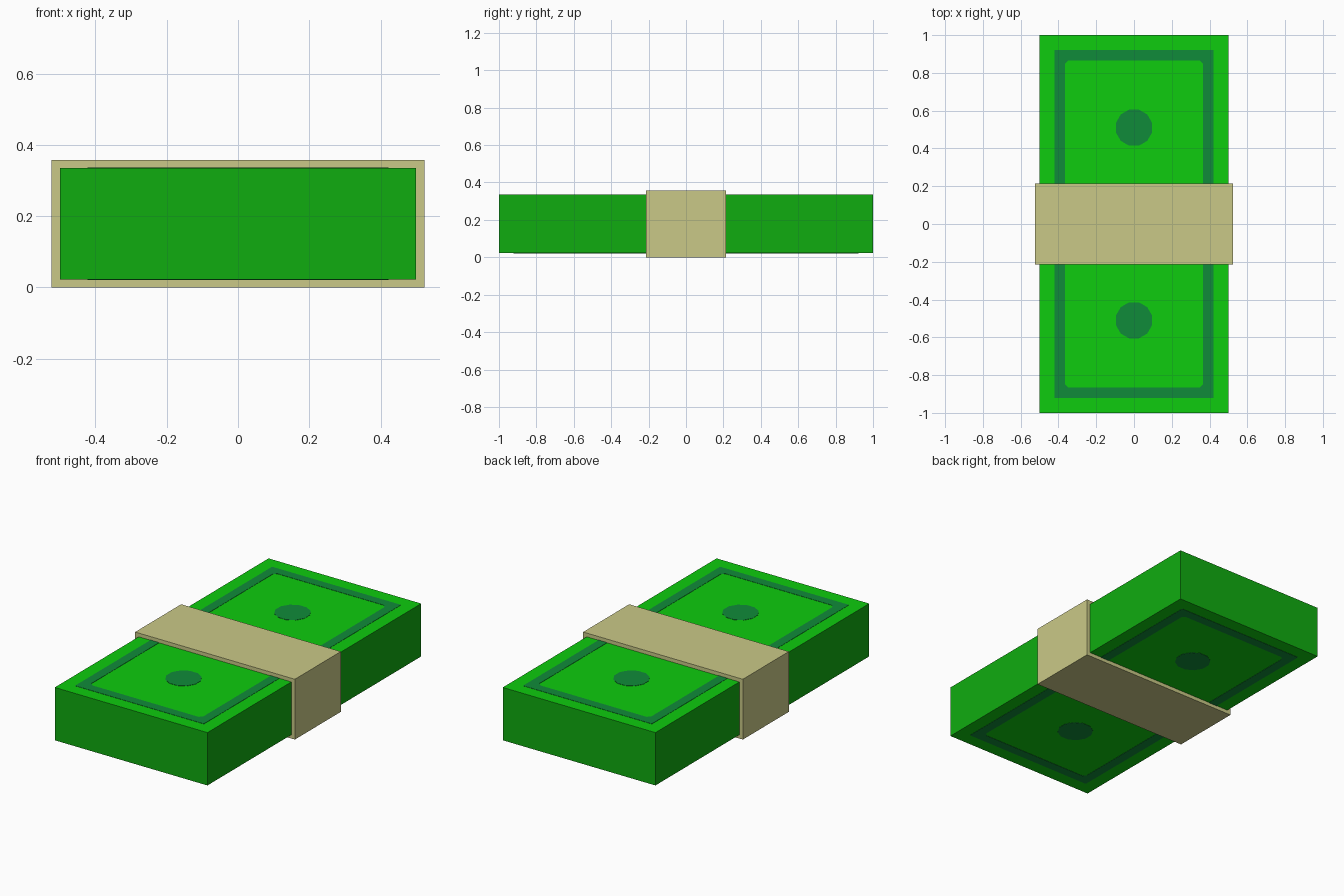
import bpy, bmesh, math

if "Cube" in bpy.data.objects:
    bpy.data.objects.remove(bpy.data.objects["Cube"])


def material(name, rgb):
    m = bpy.data.materials.new(name)
    m.diffuse_color = (*rgb, 1)
    m.use_nodes = True
    m.node_tree.nodes["Principled BSDF"].inputs["Base Color"].default_value = m.diffuse_color
    return m


NOTE = material("bright green", (0.0044, 0.604, 0.0044))
EDGE = material("edge green", (0.0052, 0.413, 0.0052))
INK = material("dark teal green", (0.0052, 0.258, 0.041))
PAPER = material("tan paper", (0.591, 0.584, 0.242))

Z0, Z1 = 0.022, 0.335      # bottom and top of the stack
TOTAL = 0.357              # height of the paper band
T = 0.003                  # thickness of printed plates


def finish(name, bm, *mats):
    bmesh.ops.recalc_face_normals(bm, faces=bm.faces)
    me = bpy.data.meshes.new(name)
    for m in mats:
        me.materials.append(m)
    bm.to_mesh(me)
    bm.free()
    ob = bpy.data.objects.new(name, me)
    bpy.context.collection.objects.link(ob)
    return ob


def box(name, hx, hy, z0, z1, *mats):
    bm = bmesh.new()
    bmesh.ops.create_cube(bm, size=1)
    for v in bm.verts:
        v.co = (v.co.x * 2 * hx, v.co.y * 2 * hy, z0 + (v.co.z + 0.5) * (z1 - z0))
    if len(mats) > 1:
        # second colour on the upright sides
        bm.normal_update()
        for f in bm.faces:
            f.material_index = 0 if abs(f.normal.z) > 0.5 else 1
    return finish(name, bm, *mats)


def extrude_up(bm, faces):
    new = bmesh.ops.extrude_face_region(bm, geom=faces)["geom"]
    bmesh.ops.translate(bm, vec=(0, 0, T),
                        verts=[g for g in new if isinstance(g, bmesh.types.BMVert)])


def cut_rect(hx, hy, c):
    # rectangle outline with cut corners, counter-clockwise
    return [(hx, -hy + c), (hx, hy - c), (hx - c, hy), (-hx + c, hy),
            (-hx, hy - c), (-hx, -hy + c), (-hx + c, -hy), (hx - c, -hy)]


def border(name, z):
    bm = bmesh.new()
    outer = [bm.verts.new((x, y, z)) for x, y in cut_rect(0.422, 0.922, 0.004)]
    inner = [bm.verts.new((x, y, z)) for x, y in cut_rect(0.366, 0.866, 0.018)]
    faces = []
    for i in range(8):
        j = (i + 1) % 8
        faces.append(bm.faces.new((outer[i], outer[j], inner[j], inner[i])))
    extrude_up(bm, faces)
    return finish(name, bm, INK)


def dot(name, y, z):
    bm = bmesh.new()
    ring = []
    for i in range(12):
        a = math.radians(15 + 30 * i)
        ring.append(bm.verts.new((0.099 * math.cos(a), y + 0.099 * math.sin(a), z)))
    extrude_up(bm, [bm.faces.new(ring)])
    return finish(name, bm, INK)


# stack of notes and the band around it
box("note_stack", 0.5, 1.0, Z0, Z1, NOTE, EDGE)
box("paper_band", 0.523, 0.215, 0, TOTAL, PAPER)

# printed border and dots on the top and bottom faces
for side, z in (("top", Z1 - T / 2), ("bottom", Z0 - T / 2)):
    border(side + "_border", z)
    for end, y in (("back", 0.51), ("front", -0.51)):
        dot(f"{side}_{end}_dot", y, z)
